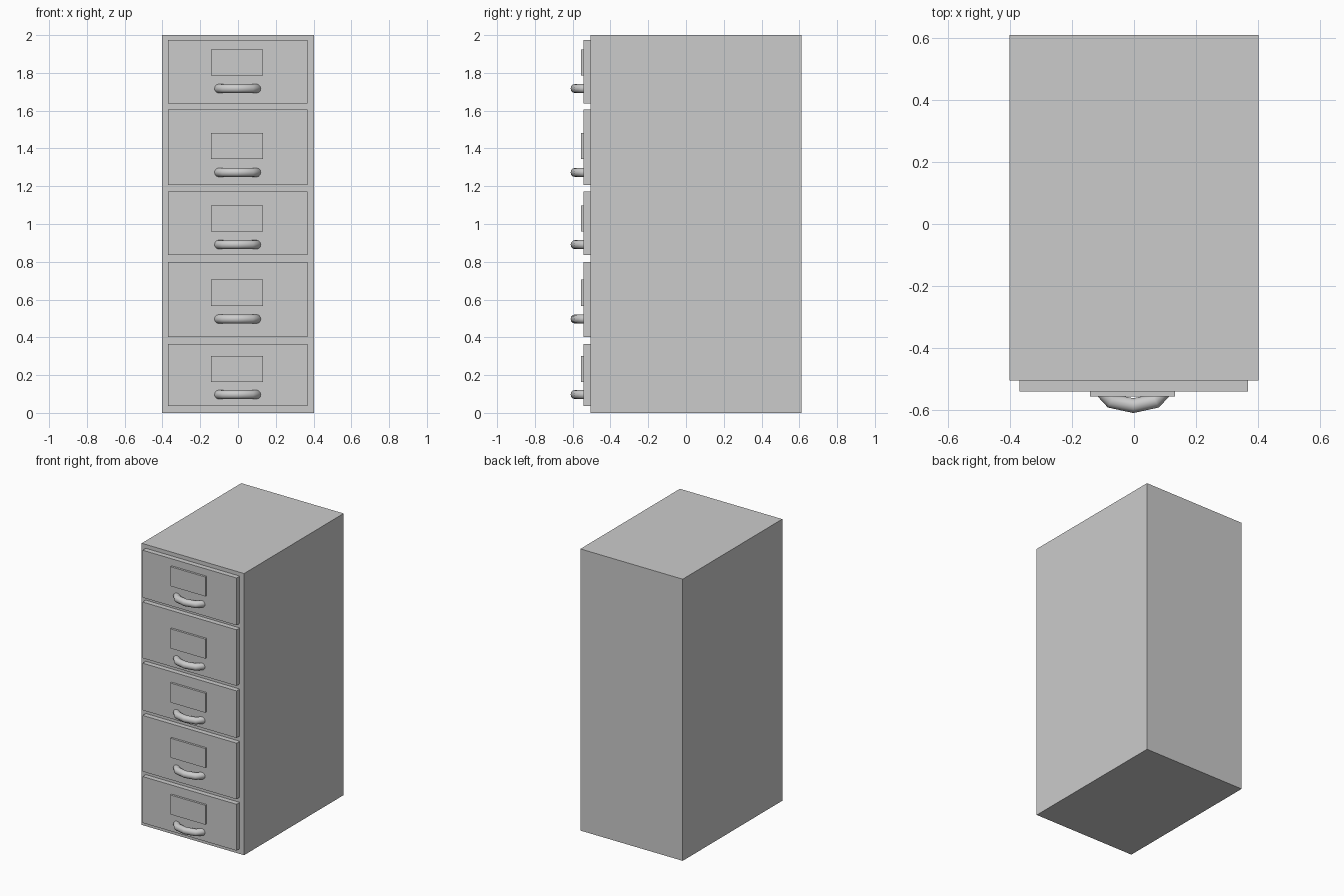
import bpy, bmesh

if "Cube" in bpy.data.objects:
    bpy.data.objects.remove(bpy.data.objects["Cube"])


def box(name, x0, x1, y0, y1, z0, z1):
    mesh = bpy.data.meshes.new(name)
    bm = bmesh.new()
    bmesh.ops.create_cube(bm, size=1)
    for v in bm.verts:
        v.co = (x1 if v.co.x > 0 else x0,
                y1 if v.co.y > 0 else y0,
                z1 if v.co.z > 0 else z0)
    bm.to_mesh(mesh)
    bm.free()
    ob = bpy.data.objects.new(name, mesh)
    bpy.context.collection.objects.link(ob)
    return ob


def handle(name, z):
    # bowed pull: round tube swept along a shallow arc
    half = [(0.1, -0.525), (0.1, -0.541), (0.071, -0.572)]
    path = [(-x, y) for x, y in half] + [(0, -0.587)] + half[::-1]
    cu = bpy.data.curves.new(name, 'CURVE')
    cu.dimensions = '3D'
    cu.bevel_depth = 0.024
    cu.bevel_resolution = 4
    cu.use_fill_caps = True
    sp = cu.splines.new('POLY')
    sp.points.add(len(path) - 1)
    for p, (x, y) in zip(sp.points, path):
        p.co = (x - 0.002, y, z, 1)
    ob = bpy.data.objects.new(name, cu)
    bpy.context.collection.objects.link(ob)
    bpy.ops.object.select_all(action='DESELECT')
    ob.select_set(True)
    bpy.context.view_layer.objects.active = ob
    bpy.ops.object.convert(target='MESH')
    bpy.ops.object.shade_smooth_by_angle(angle=1.0)


# cabinet body
box("cabinet_body", -0.402, 0.402, -0.506, 0.611, 0, 2)

# drawers: front bottom, front top, label bottom, handle height
drawers = [
    (0.037, 0.366, 0.164, 0.302, 0.097),
    (0.402, 0.800, 0.567, 0.705, 0.497),
    (0.837, 1.171, 0.959, 1.097, 0.891),
    (1.207, 1.605, 1.343, 1.482, 1.273),
    (1.637, 1.973, 1.785, 1.923, 1.717),
]
for i, (z0, z1, l0, l1, h) in enumerate(drawers, 1):
    box(f"drawer_front_{i}", -0.37, 0.368, -0.542, -0.50, z0, z1)
    box(f"label_plate_{i}", -0.142, 0.133, -0.557, -0.535, l0, l1)
    handle(f"drawer_handle_{i}", h)
